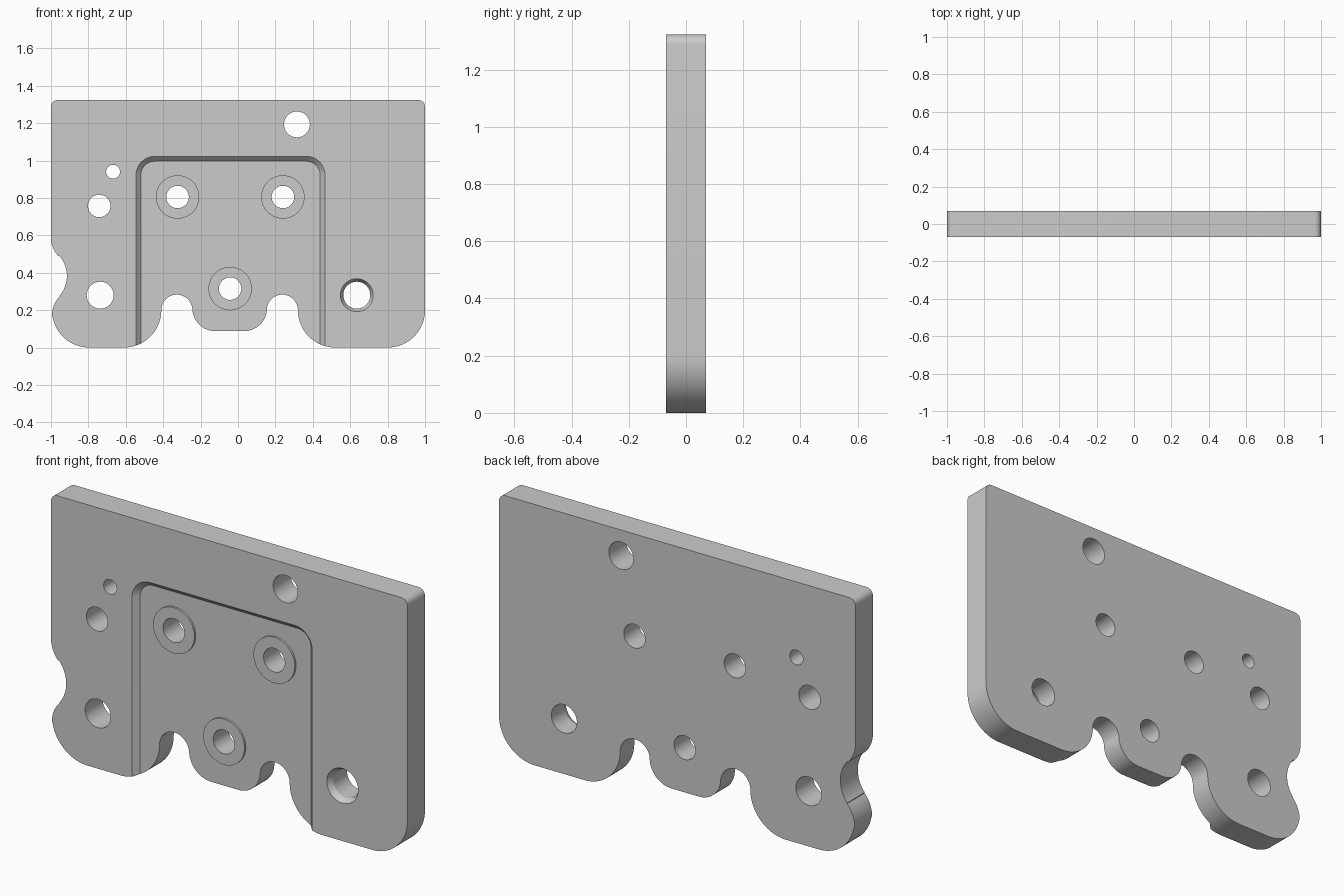
import bpy, bmesh, math

if "Cube" in bpy.data.objects:
    bpy.data.objects.remove(bpy.data.objects["Cube"])

HALF = 0.07      # half plate thickness
FLOOR = -0.043   # pocket floor


def arc(cx, cz, r, a0, a1, n=20):
    return [(cx + r * math.cos(math.radians(a0 + (a1 - a0) * i / n)),
             cz + r * math.sin(math.radians(a0 + (a1 - a0) * i / n))) for i in range(n + 1)]


def loft(name, sections):
    """Closed solid through x-z profiles placed at given y values."""
    bm = bmesh.new()
    rings = [[bm.verts.new((x, y, z)) for x, z in pts] for y, pts in sections]
    n = len(rings[0])
    for a, b in zip(rings, rings[1:]):
        for i in range(n):
            j = (i + 1) % n
            bm.faces.new((a[i], a[j], b[j], b[i]))
    bm.faces.new(rings[0])
    bm.faces.new(rings[-1])
    bmesh.ops.recalc_face_normals(bm, faces=bm.faces)
    me = bpy.data.meshes.new(name)
    bm.to_mesh(me)
    bm.free()
    ob = bpy.data.objects.new(name, me)
    bpy.context.collection.objects.link(ob)
    return ob


def circle(x, z, r):
    return arc(x, z, r, 0, 352.5, 47)


def combine(target, tool, op):
    bpy.context.view_layer.objects.active = target
    mod = target.modifiers.new(op, 'BOOLEAN')
    mod.operation, mod.object, mod.solver = op, tool, 'EXACT'
    bpy.ops.object.modifier_apply(modifier=mod.name)
    bpy.data.objects.remove(tool)


# Plate outline, counter-clockwise from the top left corner
outline = (arc(-0.965, 1.288, 0.035, 90, 180, 8)
           + arc(-0.85, 0.59, 0.15, 180, 222)        # side notch
           + arc(-1.078, 0.383, 0.163, 40, -40)
           + arc(-0.845, 0.17, 0.15, 136, 180)
           + arc(-0.795, 0.2, 0.2, 190, 270)         # left foot
           + arc(-0.61, 0.2, 0.2, 270, 360)
           + arc(-0.327, 0.2, 0.083, 176, 8)         # left scallop
           + arc(-0.122, 0.21, 0.122, 180, 270)      # middle lobe
           + arc(0.033, 0.21, 0.122, 270, 360)
           + arc(0.237, 0.2, 0.083, 172, 4)          # right scallop
           + arc(0.52, 0.2, 0.2, 180, 270)           # right foot
           + arc(0.8, 0.2, 0.2, 270, 360)
           + arc(0.965, 1.288, 0.035, 0, 90, 8))
plate = loft("mounting_plate", [(-HALF, outline), (HALF, outline)])


# Shallow pocket with sloped walls, open at the bottom
def pocket(inset):
    x0, x1, z1, r = -0.545 + inset, 0.465 - inset, 1.022 - inset, 0.1 - inset
    return ([(x0, -0.2), (x1, -0.2)] + arc(x1 - r, z1 - r, r, 0, 90)
            + arc(x0 + r, z1 - r, r, 90, 180))


combine(plate, loft("pocket_cutter", [(-0.1, pocket(0)), (-HALF, pocket(0)),
                                      (FLOOR, pocket(0.026))]), 'DIFFERENCE')

# Low round bosses on the pocket floor
boss_spots = [(-0.323, 0.805), (0.24, 0.805), (-0.042, 0.315)]
for x, z in boss_spots:
    c = circle(x, z, 0.116)
    combine(plate, loft("boss", [(FLOOR - 0.01, c), (0, c)]), 'UNION')

# Through holes
holes = [(x, z, 0.06) for x, z in boss_spots] + [
    (0.315, 1.193, 0.069), (-0.668, 0.94, 0.037), (-0.742, 0.757, 0.06),
    (-0.737, 0.28, 0.072)]
for x, z, r in holes:
    c = circle(x, z, r)
    combine(plate, loft("hole_cutter", [(-0.2, c), (0.2, c)]), 'DIFFERENCE')

# Countersunk hole
x, z = 0.635, 0.28
wide, narrow = circle(x, z, 0.088), circle(x, z, 0.072)
combine(plate, loft("countersink_cutter", [(-0.2, wide), (-HALF, wide), (-0.04, narrow),
                                           (0.2, narrow)]), 'DIFFERENCE')

bpy.ops.object.select_all(action='DESELECT')
plate.select_set(True)
bpy.context.view_layer.objects.active = plate
bpy.ops.object.shade_smooth_by_angle(angle=math.radians(25))
